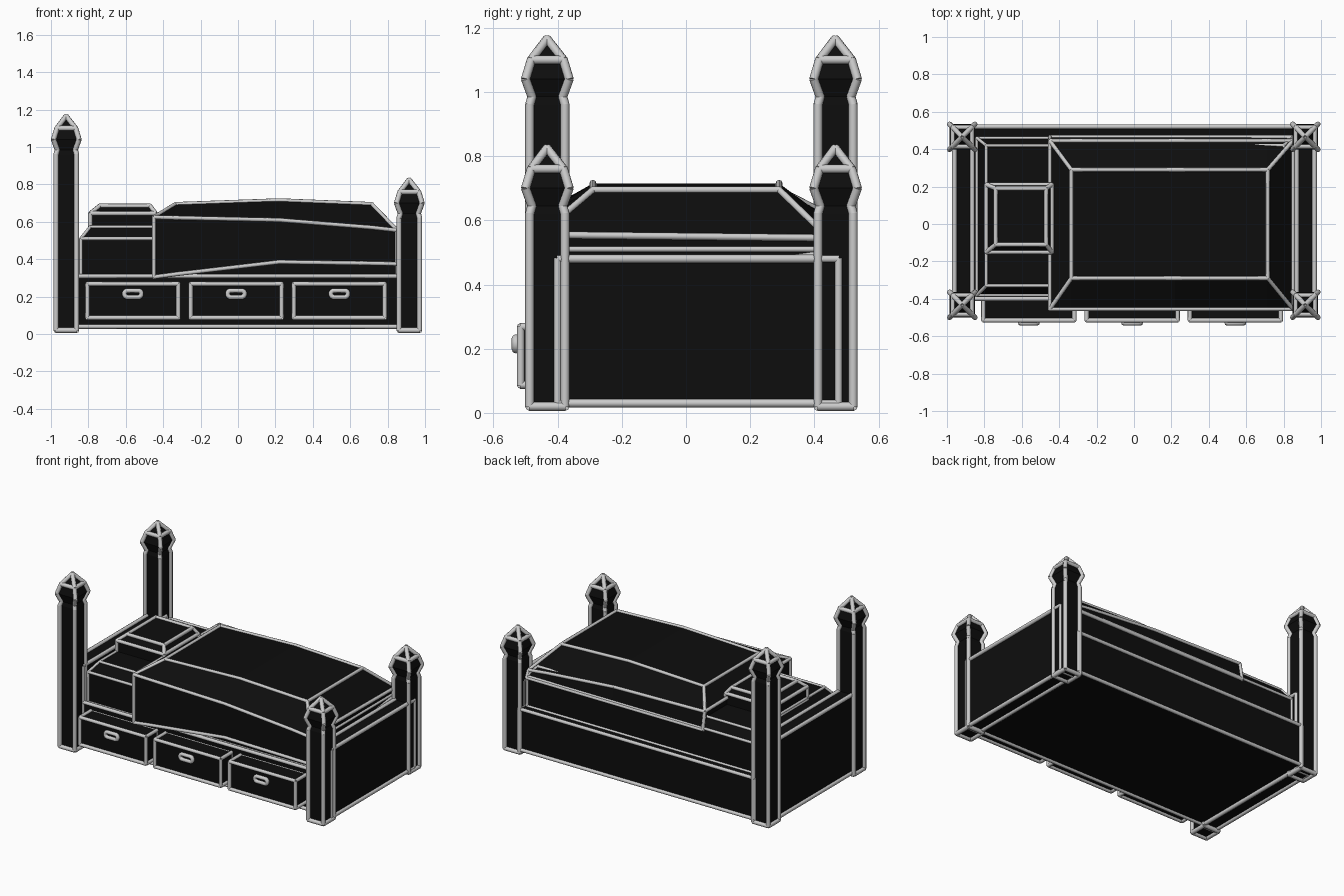
import bpy, bmesh, math
from mathutils import Vector

if "Cube" in bpy.data.objects:
    bpy.data.objects.remove(bpy.data.objects["Cube"])

black = bpy.data.materials.new("black_panel")
black.diffuse_color = (0.004, 0.004, 0.004, 1)
black.use_nodes = True
black.node_tree.nodes["Principled BSDF"].inputs["Base Color"].default_value = black.diffuse_color


def make_object(name, bm, mat=None):
    me = bpy.data.meshes.new(name)
    bm.to_mesh(me)
    bm.free()
    if mat:
        me.materials.append(mat)
    else:
        me.set_sharp_from_angle(angle=math.radians(50))
    ob = bpy.data.objects.new(name, me)
    bpy.context.collection.objects.link(ob)
    return ob


def add_tube(bm, a, b, r):
    """Eight-sided rod between two points."""
    d = b - a
    if d.length < 0.01:
        return
    m = d.to_track_quat('Z', 'Y').to_matrix().to_4x4()
    m.translation = (a + b) / 2
    bmesh.ops.create_cone(bm, cap_ends=True, segments=8, radius1=r, radius2=r,
                          depth=d.length + 0.004, matrix=m)


def finish(name, bm, r, plain_z=(), min_angle=15):
    """Black body plus rods along its sharp edges."""
    bmesh.ops.remove_doubles(bm, verts=bm.verts, dist=0.003)
    bmesh.ops.recalc_face_normals(bm, faces=bm.faces)
    rods = bmesh.new()
    for e in bm.edges:
        a, b = (v.co for v in e.verts)
        if any(abs(a.z - z) < 0.002 and abs(b.z - z) < 0.002 for z in plain_z):
            continue
        if len(e.link_faces) < 2 or e.calc_face_angle(0) > math.radians(min_angle):
            add_tube(rods, a, b, r)
    for f in rods.faces:
        f.smooth = True
    make_object(name, bm, black)
    make_object(name + "_edging", rods)


def loft(name, rings, r=0.013, plain_z=()):
    """Stack of rectangles (x0, x1, y0, y1, z), closed at both ends."""
    bm = bmesh.new()
    loops = [[bm.verts.new(p) for p in ((x0, y0, z), (x1, y0, z), (x1, y1, z), (x0, y1, z))]
             for x0, x1, y0, y1, z in rings]
    for lo, hi in zip(loops, loops[1:]):
        for i in range(4):
            j = (i + 1) % 4
            bm.faces.new((lo[i], lo[j], hi[j], hi[i]))
    bm.faces.new(loops[0])
    bm.faces.new(loops[-1])
    finish(name, bm, r, plain_z)


def box(name, x0, x1, y0, y1, z0, z1, r=0.013):
    loft(name, [(x0, x1, y0, y1, z0), (x0, x1, y0, y1, z1)], r)


# Four posts with faceted finials, tall at the head and short at the foot
for end, cx, top in (("head", -0.918, 0.96), ("foot", 0.916, 0.62)):
    for side, cy in (("front", -0.432), ("back", 0.466)):
        profile = [(0.055, 0.02), (0.055, top), (0.048, top + 0.025), (0.068, top + 0.08),
                   (0.05, top + 0.14), (0.001, top + 0.205)]
        loft(f"{end}_{side}_post",
             [(cx - h, cx + h, cy - h, cy + h, z) for h, z in profile], 0.014,
             (top, top + 0.025, top + 0.08))

# End boards and base
box("headboard", -0.96, -0.865, -0.40, 0.475, 0.03, 0.55)
box("footboard", 0.87, 0.965, -0.40, 0.475, 0.03, 0.48)
box("base", -0.87, 0.87, -0.40, 0.52, 0.04, 0.31, 0.012)

# Drawers with rounded pull handles
for i in range(3):
    cx = -0.562 + i * 0.552
    box(f"drawer_{i + 1}", cx - 0.243, cx + 0.243, -0.515, -0.39, 0.087, 0.268, 0.012)
    pull = bpy.data.curves.new(f"drawer_pull_{i + 1}", 'CURVE')
    pull.dimensions = '3D'
    pull.bevel_depth = 0.013
    pull.bevel_resolution = 2
    sp = pull.splines.new('POLY')
    sp.points.add(11)
    sp.use_cyclic_u = True
    for k, p in enumerate(sp.points):
        t = math.radians(15 + 30 * k)
        sx = 0.028 if math.cos(t) > 0 else -0.028
        p.co = (cx + sx + 0.018 * math.cos(t), -0.53, 0.215 + 0.018 * math.sin(t), 1)
    bpy.context.collection.objects.link(bpy.data.objects.new(pull.name, pull))

# Mattress with chamfered top, and pillow
loft("mattress", [(-0.84, 0.85, -0.38, 0.46, 0.31), (-0.84, 0.85, -0.38, 0.46, 0.51),
                  (-0.79, 0.80, -0.33, 0.42, 0.573)], 0.009)
loft("pillow", [(-0.79, -0.43, -0.15, 0.21, 0.56), (-0.79, -0.44, -0.15, 0.21, 0.645),
                (-0.74, -0.47, -0.11, 0.19, 0.685)], 0.012)

# Blanket: sections along x (x, front hem z, shoulder z, top z, top half width or None at the ends)
sections = [(-0.45, 0.305, 0.625, None, None), (-0.335, 0.32, 0.622, 0.695, 0.29),
            (0.22, 0.385, 0.61, 0.715, 0.29), (0.715, 0.378, 0.57, 0.695, 0.29),
            (0.85, 0.375, 0.555, None, None)]
bm = bmesh.new()
rows = []
for x, hem, sh, top, w in sections:
    f, b = (-0.455, sh), (0.445, sh - 0.01)
    tf, tb = (f, b) if w is None else ((-w, top), (w, top))
    rows.append([bm.verts.new((x, y, z)) for y, z in
                 ((-0.455, hem), f, tf, tb, b, (0.465, 0.50))])
for p, q in zip(rows, rows[1:]):
    for j in range(5):
        bm.faces.new((p[j], q[j], q[j + 1], p[j + 1]))
# drop of the blanket at the head and foot ends
for row in (rows[0], rows[-1]):
    bm.faces.new((row[0], row[1], row[4], row[5]))
finish("blanket", bm, 0.011)
